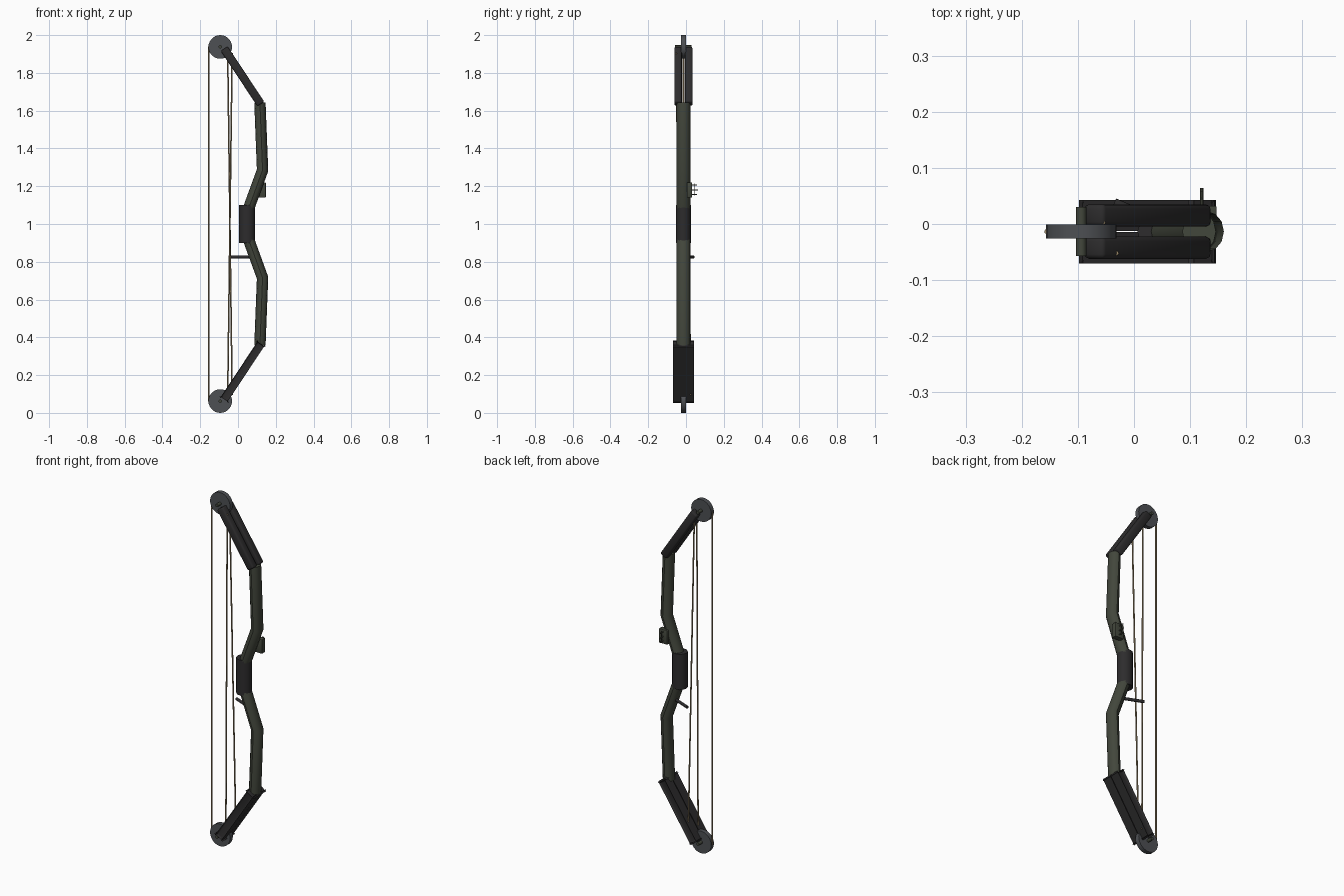
import bpy, bmesh
from math import sin, cos, pi, radians
from mathutils import Vector

if "Cube" in bpy.data.objects:
    bpy.data.objects.remove(bpy.data.objects["Cube"])

YC = -0.0135   # mid plane of the bow


def mat(name, col):
    m = bpy.data.materials.new(name)
    m.diffuse_color = (*col, 1)
    m.use_nodes = True
    m.node_tree.nodes["Principled BSDF"].inputs["Base Color"].default_value = m.diffuse_color
    return m


OLIVE = mat("olive", (0.055, 0.062, 0.045))
DARK = mat("dark", (0.026, 0.025, 0.026))
STEEL = mat("steel", (0.075, 0.08, 0.088))
TAN = mat("tan", (0.33, 0.25, 0.14))


def finish(name, bm, m, angle=40):
    bmesh.ops.recalc_face_normals(bm, faces=bm.faces)
    me = bpy.data.meshes.new(name)
    bm.to_mesh(me)
    bm.free()
    me.materials.append(m)
    ob = bpy.data.objects.new(name, me)
    bpy.context.collection.objects.link(ob)
    bpy.ops.object.select_all(action='DESELECT')
    ob.select_set(True)
    bpy.context.view_layer.objects.active = ob
    bpy.ops.object.shade_smooth_by_angle(angle=radians(angle))
    return ob


def rod(name, a, b, r, m, n=12):
    """Round bar between two points."""
    a, b = Vector(a), Vector(b)
    bm = bmesh.new()
    bmesh.ops.create_cone(bm, cap_ends=True, segments=n, radius1=r, radius2=r, depth=(b - a).length)
    q = (b - a).to_track_quat('Z', 'Y')
    for v in bm.verts:
        v.co = q @ v.co + (a + b) / 2
    return finish(name, bm, m)


def sweep(name, path, hw, hy, m, n=12):
    """Mitred oval tube along (x, z) points."""
    bm = bmesh.new()
    pts = [Vector(p) for p in path]
    rings = []
    for i, p in enumerate(pts):
        d0 = (p - pts[i - 1]).normalized() if i else (pts[1] - p).normalized()
        d1 = (pts[i + 1] - p).normalized() if i < len(pts) - 1 else d0
        t = (d0 + d1).normalized()
        nx = Vector((t.y, -t.x)) * (hw / t.dot(d0))
        rings.append([bm.verts.new((p.x + nx.x * cos(k * 2 * pi / n), YC + hy * sin(k * 2 * pi / n),
                                    p.y + nx.y * cos(k * 2 * pi / n))) for k in range(n)])
    for r0, r1 in zip(rings, rings[1:]):
        for k in range(n):
            bm.faces.new((r0[k], r0[(k + 1) % n], r1[(k + 1) % n], r1[k]))
    bm.faces.new(rings[0])
    bm.faces.new(rings[-1])
    return finish(name, bm, m, 35)


def bar(name, a, b, y0, y1, th, m, bev):
    """Bevelled rectangular bar between two (x, z) points."""
    a, b = Vector((a[0], (y0 + y1) / 2, a[1])), Vector((b[0], (y0 + y1) / 2, b[1]))
    d = (b - a).normalized()
    nrm = Vector((d.z, 0, -d.x))
    bm = bmesh.new()
    bmesh.ops.create_cube(bm, size=1)
    for v in bm.verts:
        x, y, z = v.co
        v.co = (a + b) / 2 + nrm * x * th + Vector((0, y * (y1 - y0), 0)) + d * z * (b - a).length
    bmesh.ops.bevel(bm, geom=bm.edges[:], offset=bev, segments=2, profile=0.5, affect='EDGES')
    return finish(name, bm, m, 50)


for tag, s in (("upper", 1), ("lower", -1)):
    z = lambda h: 1 + s * h
    # riser half
    sweep(tag + "_riser", [(0.048, z(0.06)), (0.13, z(0.285)), (0.116, z(0.642))], 0.03, 0.036, OLIVE)
    # split limbs
    for side, o in (("front", -1), ("back", 1)):
        ys = sorted((YC + o * 0.009, YC + o * 0.0485))
        bar(f"{tag}_{side}_limb", (0.121, z(0.635)), (-0.073, z(0.928)), *ys, 0.044, DARK, 0.008)
    # cam wheel and axle
    c = (-0.094, z(0.9375))
    rod(tag + "_cam", (c[0], YC - 0.0125, c[1]), (c[0], YC + 0.0125, c[1]), 0.0625, STEEL, 28)
    rod(tag + "_axle", (c[0], YC - 0.0435, c[1]), (c[0], YC + 0.0435, c[1]), 0.009, OLIVE)

# grip
sweep("grip", [(0.048, 0.9), (0.048, 1.1)], 0.042, 0.039, DARK)

# bowstring and crossing cables
rod("bowstring", (-0.1555, YC, 0.06), (-0.1555, YC, 1.94), 0.0045, TAN, 8)
rod("cable_a", (-0.055, 0.003, 1.935), (-0.031, 0.025, 0.095), 0.004, TAN, 8)
rod("cable_b", (-0.031, -0.052, 1.905), (-0.055, -0.03, 0.065), 0.004, TAN, 8)

# cable guard rod
rod("cable_guard", (-0.035, 0.038, 0.825), (0.075, -0.008, 0.825), 0.008, DARK)

# sight block with pins
bar("sight_block", (0.121, 1.14), (0.121, 1.22), 0.004, 0.032, 0.052, OLIVE, 0.002)
for i, h in enumerate((1.157, 1.18, 1.207)):
    rod(f"sight_pin_{i + 1}", (0.121, 0.025, h), (0.121, 0.064 if i == 1 else 0.058, h), 0.003, OLIVE, 8)
rod("sight_post", (0.121, 0.046, 1.15), (0.121, 0.046, 1.215), 0.002, OLIVE, 8)
